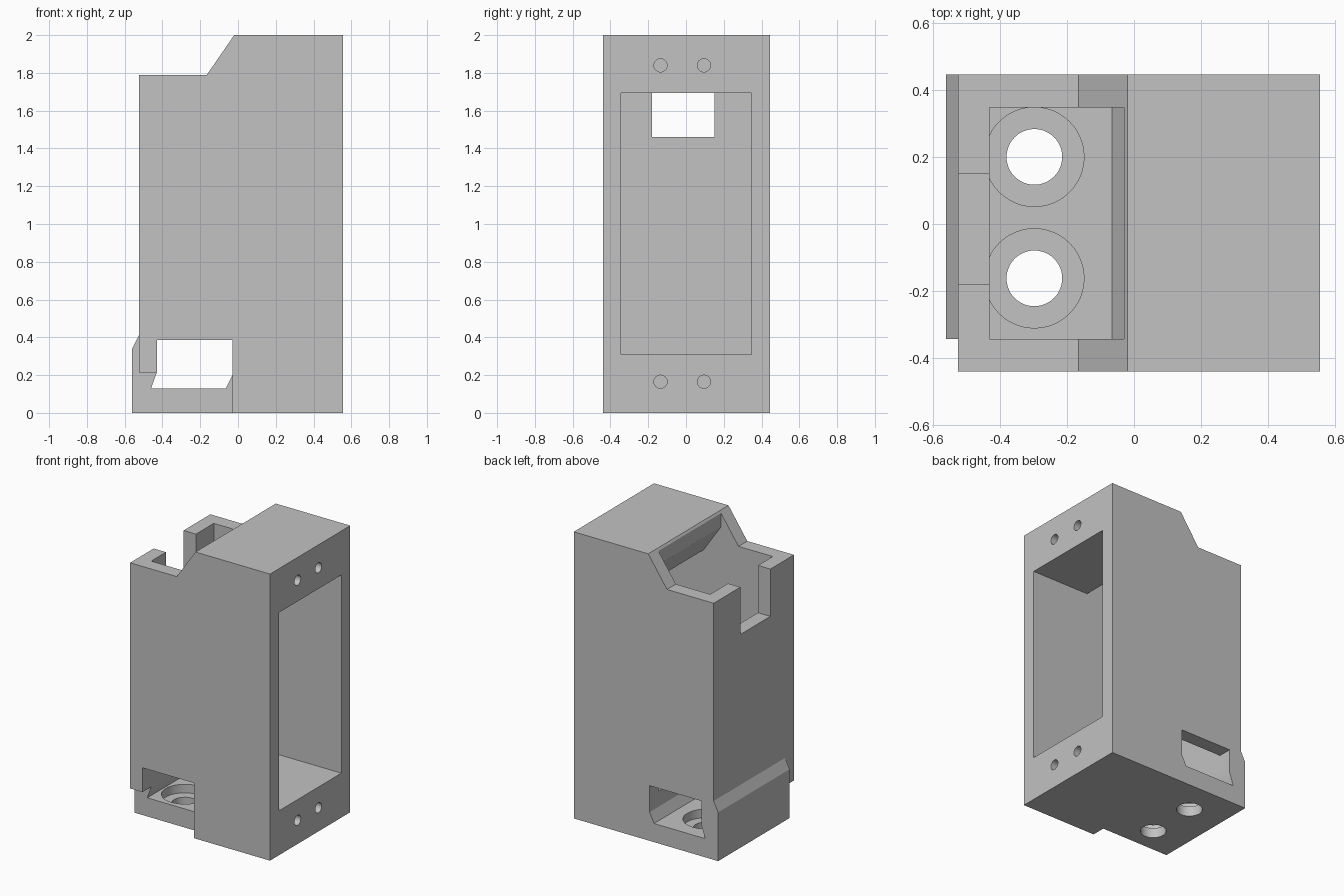
import bpy
import bmesh
from mathutils import Matrix, Vector

default = bpy.data.objects.get("Cube")
if default:
    bpy.data.objects.remove(default, do_unlink=True)

# One matte grey for the whole housing
grey = bpy.data.materials.new("plain grey")
grey.use_nodes = True
COLOUR = (0.54, 0.54, 0.54, 1)
grey.diffuse_color = COLOUR
grey.node_tree.nodes["Principled BSDF"].inputs["Base Color"].default_value = COLOUR


def make_object(name, bm):
    bmesh.ops.recalc_face_normals(bm, faces=bm.faces[:])
    mesh = bpy.data.meshes.new(name)
    bm.to_mesh(mesh)
    bm.free()
    mesh.materials.append(grey)
    obj = bpy.data.objects.new(name, mesh)
    bpy.context.collection.objects.link(obj)
    return obj


def prism(name, profile, y0, y1):
    """Extrude an x-z profile along y."""
    bm = bmesh.new()
    face = bm.faces.new([bm.verts.new((x, y0, z)) for x, z in profile])
    ext = bmesh.ops.extrude_face_region(bm, geom=[face])
    verts = [g for g in ext["geom"] if isinstance(g, bmesh.types.BMVert)]
    bmesh.ops.translate(bm, verts=verts, vec=(0, y1 - y0, 0))
    return make_object(name, bm)


def box(name, x0, x1, y0, y1, z0, z1):
    return prism(name, [(x0, z0), (x1, z0), (x1, z1), (x0, z1)], y0, y1)


def cylinder(name, centre, radius, depth, axis, sides=48):
    bm = bmesh.new()
    turn = Vector((0, 0, 1)).rotation_difference(Vector(axis)).to_matrix().to_4x4()
    bmesh.ops.create_cone(bm, cap_ends=True, segments=sides, radius1=radius,
                          radius2=radius, depth=depth,
                          matrix=Matrix.Translation(centre) @ turn)
    return make_object(name, bm)


def cut(target, cutter):
    cutter.hide_render = True
    mod = target.modifiers.new("cut", 'BOOLEAN')
    mod.operation = 'DIFFERENCE'
    mod.solver = 'EXACT'
    mod.object = cutter
    bpy.context.view_layer.objects.active = target
    bpy.ops.object.modifier_apply(modifier=mod.name)
    bpy.data.objects.remove(cutter, do_unlink=True)


FRONT, BACK = -0.44, 0.445        # outer faces in y
IN_FRONT, IN_BACK = -0.343, 0.347  # inner faces in y
IN_LEFT, STEP = -0.43, -0.03       # inner wall and floor step in x

# Outer block with sloped shoulder and thickened foot
housing = prism("housing", [
    (-0.56, 0), (0.555, 0), (0.555, 2), (-0.02, 2), (-0.165, 1.79),
    (-0.525, 1.79), (-0.525, 0.41), (-0.56, 0.34)], FRONT, BACK)

# Foot stops short of the front face
cut(housing, box("foot_end", -0.7, -0.525, -0.6, IN_FRONT, -0.1, 0.6))
cut(housing, box("foot_step", -0.7, STEP, -0.6, IN_FRONT, -0.1, 0.215))

# Main cavity, open to the side and up through the shoulder
cut(housing, prism("cavity", [
    (IN_LEFT, 0.31), (0.7, 0.31), (0.7, 1.693), (0.105, 1.693),
    (STEP, 1.89), (STEP, 2.2), (IN_LEFT, 2.2)], IN_FRONT, IN_BACK))

# Slot running front to back above the foot
cut(housing, prism("slot", [
    (IN_LEFT, 0.385), (STEP, 0.385), (STEP, 0.2), (-0.065, 0.13),
    (-0.46, 0.13), (IN_LEFT, 0.215)], -0.7, 0.7))

# Notch in the upper edge of the thin wall
cut(housing, box("notch", -0.7, -0.38, -0.18, 0.15, 1.46, 2.2))

# Counterbored mounting holes in the foot
for y in (-0.162, 0.2):
    cut(housing, cylinder("counterbore", (-0.297, y, 0.12), 0.148, 0.1, (0, 0, 1)))
    cut(housing, cylinder("mount_hole", (-0.297, y, 0), 0.083, 0.4, (0, 0, 1)))

# Screw holes around the open side
for y in (-0.135, 0.095):
    for z in (0.165, 1.84):
        cut(housing, cylinder("screw_hole", (0.555, y, z), 0.035, 0.5, (1, 0, 0), 24))

# Smooth the bores while keeping every edge crisp
bpy.ops.object.select_all(action='DESELECT')
housing.select_set(True)
bpy.context.view_layer.objects.active = housing
bpy.ops.object.shade_smooth_by_angle(angle=0.4)
